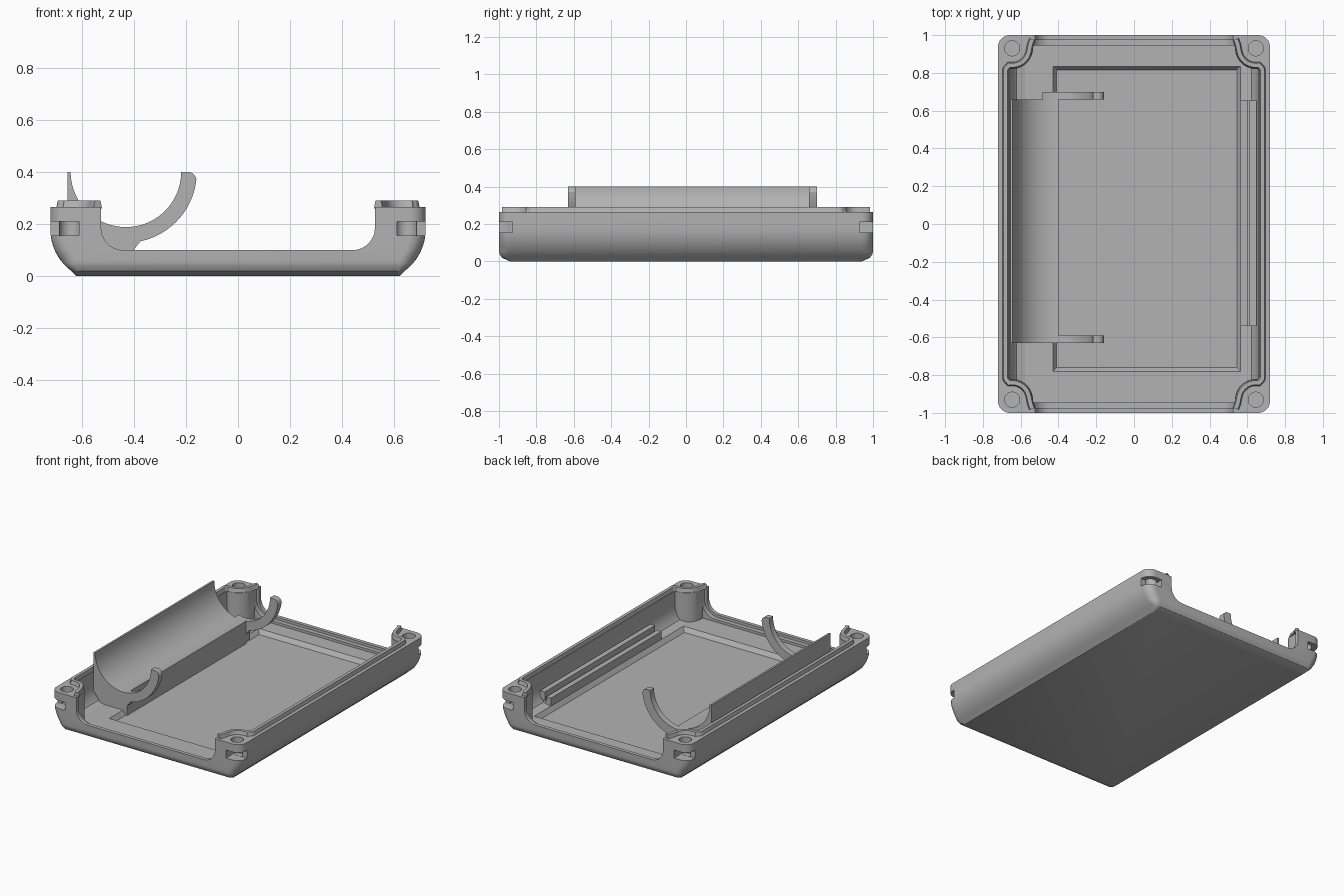
import bpy, bmesh
from math import sin, cos, pi, radians
from mathutils import Vector

if "Cube" in bpy.data.objects:
    bpy.data.objects.remove(bpy.data.objects["Cube"])

grey = bpy.data.materials.new("mid_grey")
grey.use_nodes = True
GREY = (0.45, 0.45, 0.45, 1)
grey.diffuse_color = GREY
grey.node_tree.nodes["Principled BSDF"].inputs["Base Color"].default_value = GREY


def loft(name, rings, closed=True):
    """Skin a list of equal rings and cap both ends."""
    bm = bmesh.new()
    loops = [[bm.verts.new(p) for p in ring] for ring in rings]
    n = len(loops[0])
    for a, b in zip(loops, loops[1:]):
        for i in range(n):
            j = (i + 1) % n
            bm.faces.new((a[i], a[j], b[j], b[i]))
    bm.faces.new(loops[0])
    bm.faces.new(loops[-1])
    bmesh.ops.recalc_face_normals(bm, faces=bm.faces)
    mesh = bpy.data.meshes.new(name)
    bm.to_mesh(mesh)
    bm.free()
    ob = bpy.data.objects.new(name, mesh)
    bpy.context.collection.objects.link(ob)
    mesh.materials.append(grey)
    return ob


def finish(ob):
    ob.data.shade_smooth()
    ob.data.set_sharp_from_angle(angle=radians(30))
    return ob


def arc(cx, cy, r, start, end, n=10):
    return [(cx + r * cos(radians(start + (end - start) * i / n)),
             cy + r * sin(radians(start + (end - start) * i / n))) for i in range(n + 1)]


def round_rect(hx, hy, r, z, cx=0, cy=0):
    pts = []
    for k, (sx, sy) in enumerate(((1, 1), (-1, 1), (-1, -1), (1, -1))):
        pts += arc(cx + sx * (hx - r), cy + sy * (hy - r), r, 90 * k, 90 * k + 90, 8)
    return [(x, y, z) for x, y in pts]


def prism(name, profile, y0, y1):
    """Extrude an x-z profile along y."""
    return loft(name, [[(x, y, z) for x, z in profile] for y in (y0, y1)])


def box(name, x0, x1, y0, y1, z0, z1):
    return prism(name, [(x0, z0), (x1, z0), (x1, z1), (x0, z1)], y0, y1)


def cylinder(name, x, y, r, z0, z1):
    ring = arc(x, y, r, 0, 360, 48)[:-1]
    return loft(name, [[(px, py, z) for px, py in ring] for z in (z0, z1)])


def cut(ob, cutters):
    """Subtract the cutters from ob, then drop them."""
    for c in cutters:
        mod = ob.modifiers.new("cut", "BOOLEAN")
        mod.operation = "DIFFERENCE"
        mod.solver = "EXACT"
        mod.object = c
    deps = bpy.context.evaluated_depsgraph_get()
    mesh = bpy.data.meshes.new_from_object(ob.evaluated_get(deps))
    ob.modifiers.clear()
    ob.data = mesh
    for c in cutters:
        bpy.data.objects.remove(c)
    return ob


CORNERS = [(sx, sy) for sx in (1, -1) for sy in (1, -1)]
BOSS_X, BOSS_Y, RIM = 0.645, 0.93, 0.265
FLOOR, RECESS = 0.065, 0.035

# Outer shell: chamfer then curve on the long sides, small fillet on the ends
side = [(0.62, 0), (0.64, 0.02)] + arc(0.52, 0.18, 0.2, -45, 0, 10) + [(0.72, RIM)]
rings = []
for x, z in side:
    t = min(z / 0.06, 1)
    hy = 0.94 + 0.06 * (1 - (1 - t) ** 2) ** 0.5
    rings.append(round_rect(x, hy, 0.012 + 0.05 * t, z))
body = loft("case_body", rings)

# Cavity that leaves a round boss in every corner
inner = [(0.575, FLOOR)] + arc(0.5, 0.18, 0.16, -40, 0, 8) + [(0.66, 0.4)]
cavity = loft("cavity_cutter", [round_rect(x, 0.945, 0.02, z) for x, z in inner])
cut(cavity, [cylinder("boss_keep", sx * BOSS_X, sy * BOSS_Y, 0.11, 0, 0.5)
             for sx, sy in CORNERS])


def u_profile(grow):
    right = arc(0.44, 0.185, 0.085 + grow, -90, 0) + [(0.525 + grow, 0.5)]
    return right + [(-x, z) for x, z in reversed(right)]


# Low openings in both end walls, stepped on the inside
cutters = [cavity,
           prism("opening_cutter", u_profile(0), -1.1, 1.1),
           prism("step_cutter", u_profile(0.018), -0.975, 0.975)]

# Bevelled floor recess
cutters.append(loft("recess_cutter", [
    round_rect(0.4975 - d, 0.8075 - d, 0.002, z, 0.0675, 0.0275)
    for d, z in ((0.02, RECESS), (0, FLOOR), (0, FLOOR + 0.02))]))

# Screw holes and nut slots open at the corners
for sx, sy in CORNERS:
    cutters.append(cylinder("hole_cutter", sx * BOSS_X, sy * BOSS_Y, 0.04, 0.156, 0.4))
    xs, ys = sorted((sx * 0.61, sx * 0.8)), sorted((sy * 0.928, sy * 1.1))
    cutters.append(box("slot_cutter", *xs, *ys, 0.155, 0.21))
cut(body, cutters)
finish(body)

# Raised sealing lip, along each long side and around the bosses
quarter = arc(0.65, 0.81, 0.03, 0, 60, 5)
quarter += arc(BOSS_X, BOSS_Y, 0.09, -78, -170, 14)
quarter += [(0.548, 0.955), (0.538, 0.978)]
for sx, name in ((1, "left_lip"), (-1, "right_lip")):
    path = [Vector((sx * x, -y)) for x, y in reversed(quarter)]
    path += [Vector((sx * x, y)) for x, y in quarter]
    rings = []
    for i, p in enumerate(path):
        d = (path[min(i + 1, len(path) - 1)] - path[max(i - 1, 0)]).normalized()
        nrm = Vector((-d.y, d.x))
        section = ((-0.018, RIM - 0.005), (0.018, RIM - 0.005), (0.011, 0.29), (-0.011, 0.29))
        rings.append([(*(p + nrm * w), z) for w, z in section])
    finish(loft(name, rings))

# Round-bottomed trough along the right side
CX, CZ, R = -0.43, 0.40, 0.212
trough = [(-0.655, CZ)] + arc(CX, CZ, R, 180, 278, 24)
trough += [(-0.40, RECESS - 0.01), (-0.58, RECESS), (-0.655, 0.14)]
finish(prism("trough", trough, -0.63, 0.66))

# Curved clip arms at the trough ends
arm = arc(CX, CZ, R, 0, -105, 24) + [(-0.485, 0.05), (-0.40, 0.05), (-0.40, 0.10), (-0.385, 0.12)]
arm += arc(CX, CZ, 0.272, -78, -6, 20) + arc(-0.193, 0.367, 0.033, 15, 90, 6)
for name, y0, y1 in (("front_clip_arm", -0.63, -0.59), ("back_clip_arm", 0.658, 0.70)):
    finish(prism(name, arm, y0, y1))

# Pair of board rails along the left side
box("inner_board_rail", 0.565, 0.60, -0.54, 0.655, 0.04, 0.12)
box("outer_board_rail", 0.612, 0.648, -0.54, 0.655, 0.09, 0.15)
box("rail_base", 0.59, 0.62, -0.54, 0.655, 0.05, 0.09)
